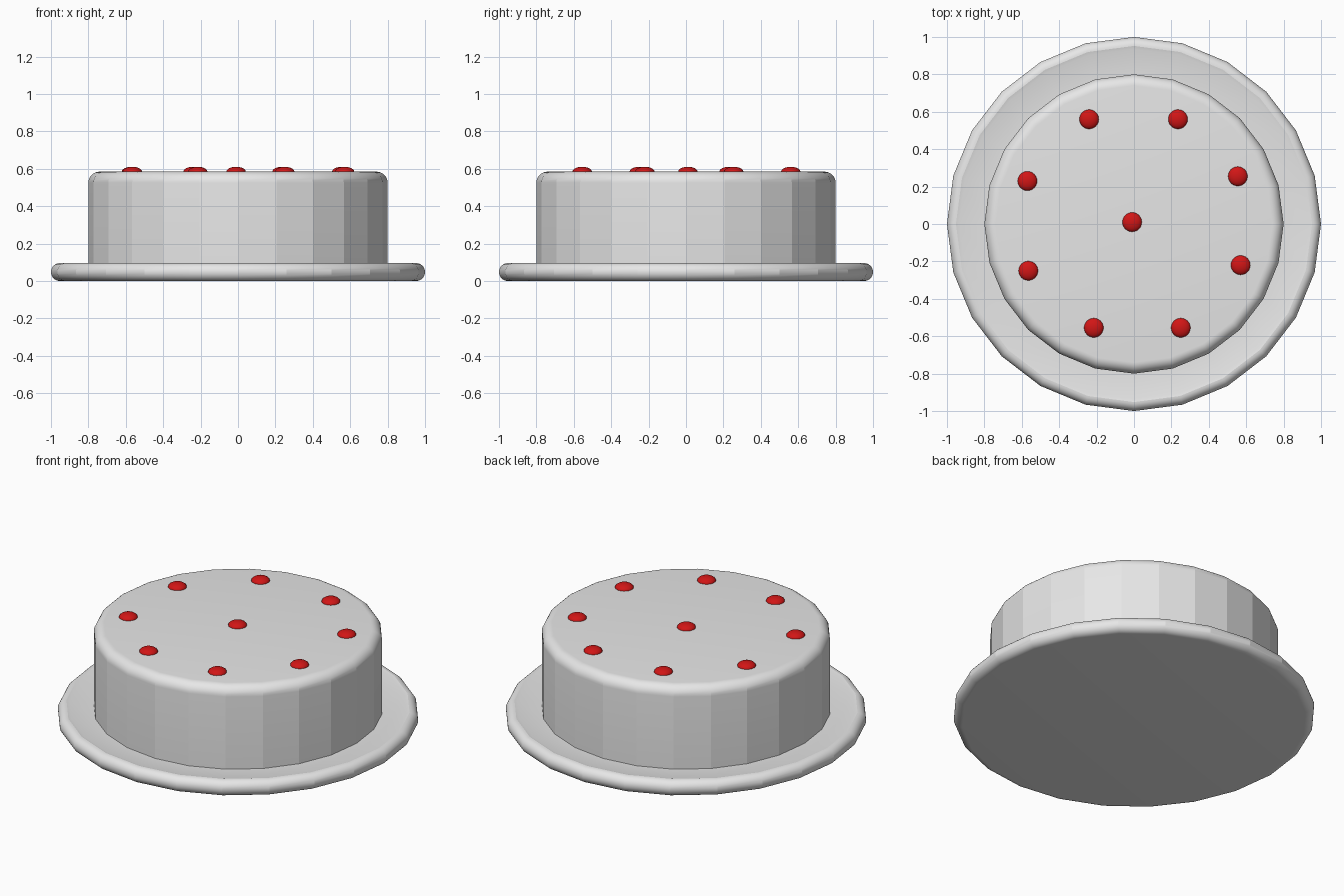
import bpy, bmesh, math

if "Cube" in bpy.data.objects:
    bpy.data.objects.remove(bpy.data.objects["Cube"])

SIDES = 24


def material(name, rgb):
    m = bpy.data.materials.new(name)
    m.diffuse_color = (*rgb, 1)
    m.use_nodes = True
    m.node_tree.nodes["Principled BSDF"].inputs["Base Color"].default_value = m.diffuse_color
    return m


grey = material("pale_grey", (0.8, 0.8, 0.8))
red = material("cherry_red", (0.64, 0.008, 0.008))


def arc(cx, cz, rx, rz, a0, a1, n):
    return [(cx + rx * math.cos(math.radians(a0 + (a1 - a0) * i / n)),
             cz + rz * math.sin(math.radians(a0 + (a1 - a0) * i / n))) for i in range(n + 1)]


def lathe(name, profile, mat, angle):
    """Revolve a bottom-to-top (r, z) profile; both ends are closed with flat caps."""
    bm = bmesh.new()
    rings = [[bm.verts.new((r * math.cos(2 * math.pi * i / SIDES),
                            r * math.sin(2 * math.pi * i / SIDES), z))
              for i in range(SIDES)] for r, z in profile]
    for a, b in zip(rings, rings[1:]):
        for i in range(SIDES):
            j = (i + 1) % SIDES
            bm.faces.new((a[i], a[j], b[j], b[i]))
    bm.faces.new(rings[0][::-1])
    bm.faces.new(rings[-1])
    me = bpy.data.meshes.new(name)
    bm.to_mesh(me)
    bm.free()
    me.materials.append(mat)
    ob = bpy.data.objects.new(name, me)
    bpy.context.collection.objects.link(ob)
    bpy.ops.object.select_all(action='DESELECT')
    ob.select_set(True)
    bpy.context.view_layer.objects.active = ob
    bpy.ops.object.shade_smooth_by_angle(angle=math.radians(angle))
    return ob


# plate: rounded rim, very shallow dish
rim = arc(0.952, 0.048, 0.048, 0.048, -90, 90, 16)
lathe("plate", rim + [(0.935, 0.092), (0.79, 0.083)], grey, 14)

# cake: faceted wall with a rounded top edge
lathe("cake", [(0.8, 0.083)] + arc(0.74, 0.525, 0.06, 0.06, 0, 90, 8), grey, 14)

# cherries: slightly uneven ring plus one in the middle, half sunk
spots = [(-0.24, 0.56), (0.235, 0.56), (0.555, 0.255), (0.57, -0.22), (0.25, -0.555),
         (-0.215, -0.555), (-0.565, -0.25), (-0.57, 0.23), (-0.01, 0.01)]
for k, (x, y) in enumerate(spots):
    bpy.ops.mesh.primitive_uv_sphere_add(segments=24, ring_count=12, radius=1, location=(x, y, 0.584))
    ob = bpy.context.object
    ob.name = f"cherry_{k + 1}"
    ob.scale = (0.052, 0.052, 0.027)
    ob.data.materials.append(red)
    bpy.ops.object.shade_smooth()
